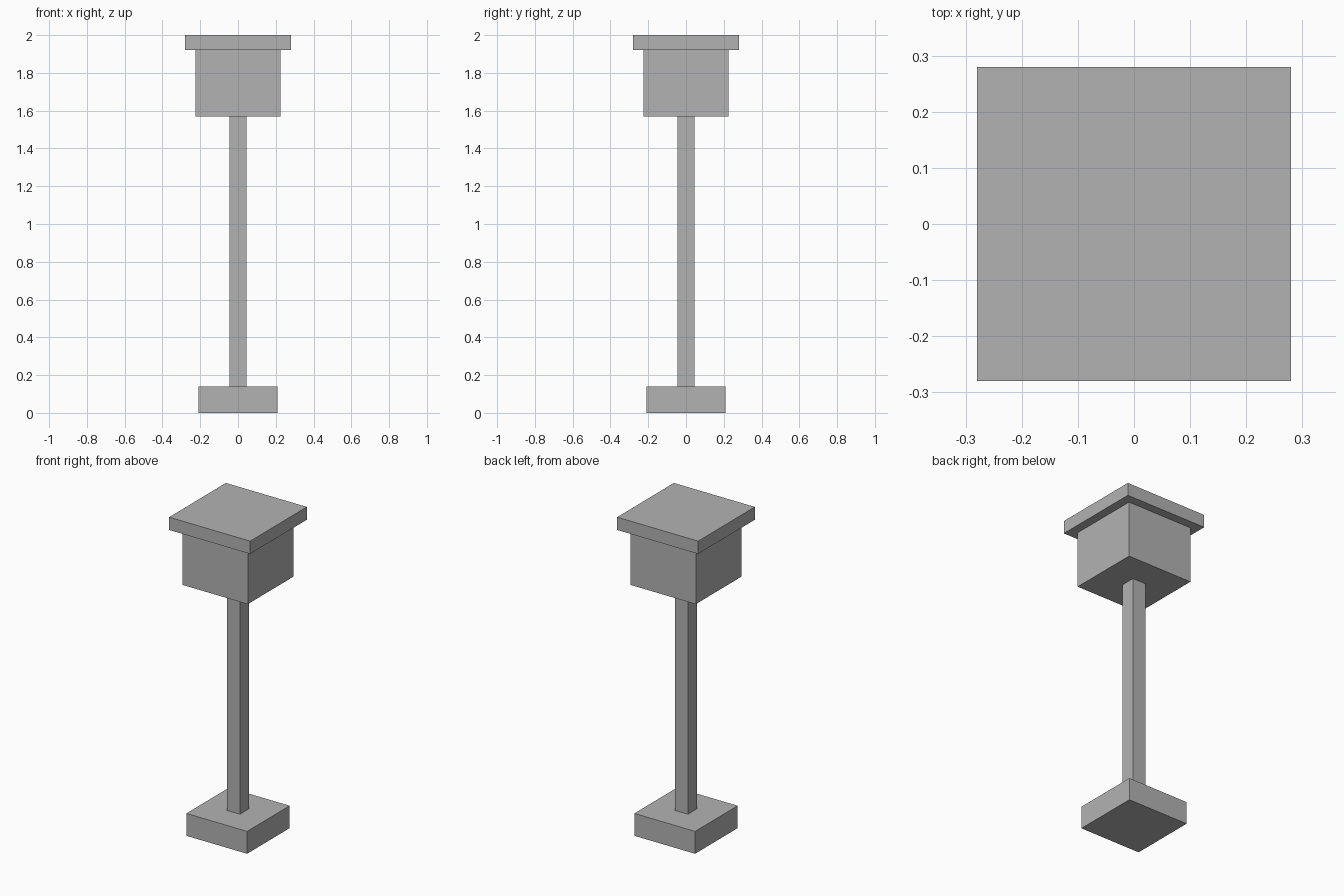
import bpy

cube = bpy.data.objects.get("Cube")
if cube:
    bpy.data.objects.remove(cube, do_unlink=True)

# Single flat grey
grey = bpy.data.materials.new("plain_grey")
grey.use_nodes = True
colour = (0.45, 0.45, 0.45, 1)
grey.diffuse_color = colour
grey.node_tree.nodes["Principled BSDF"].inputs["Base Color"].default_value = colour


def square_block(name, width, bottom, top):
    """Square block centred on the z axis between two heights."""
    bpy.ops.mesh.primitive_cube_add(size=1, location=(0, 0, (bottom + top) / 2))
    block = bpy.context.object
    block.name = name
    block.scale = (width, width, top - bottom)
    bpy.ops.object.transform_apply(location=False, rotation=False, scale=True)
    block.data.materials.append(grey)
    return block


# Lamp post parts, from the ground up
square_block("base", 0.42, 0, 0.14)
square_block("post", 0.09, 0.14, 1.57)
square_block("lamp_box", 0.45, 1.57, 1.92)
square_block("cap", 0.56, 1.92, 2)
